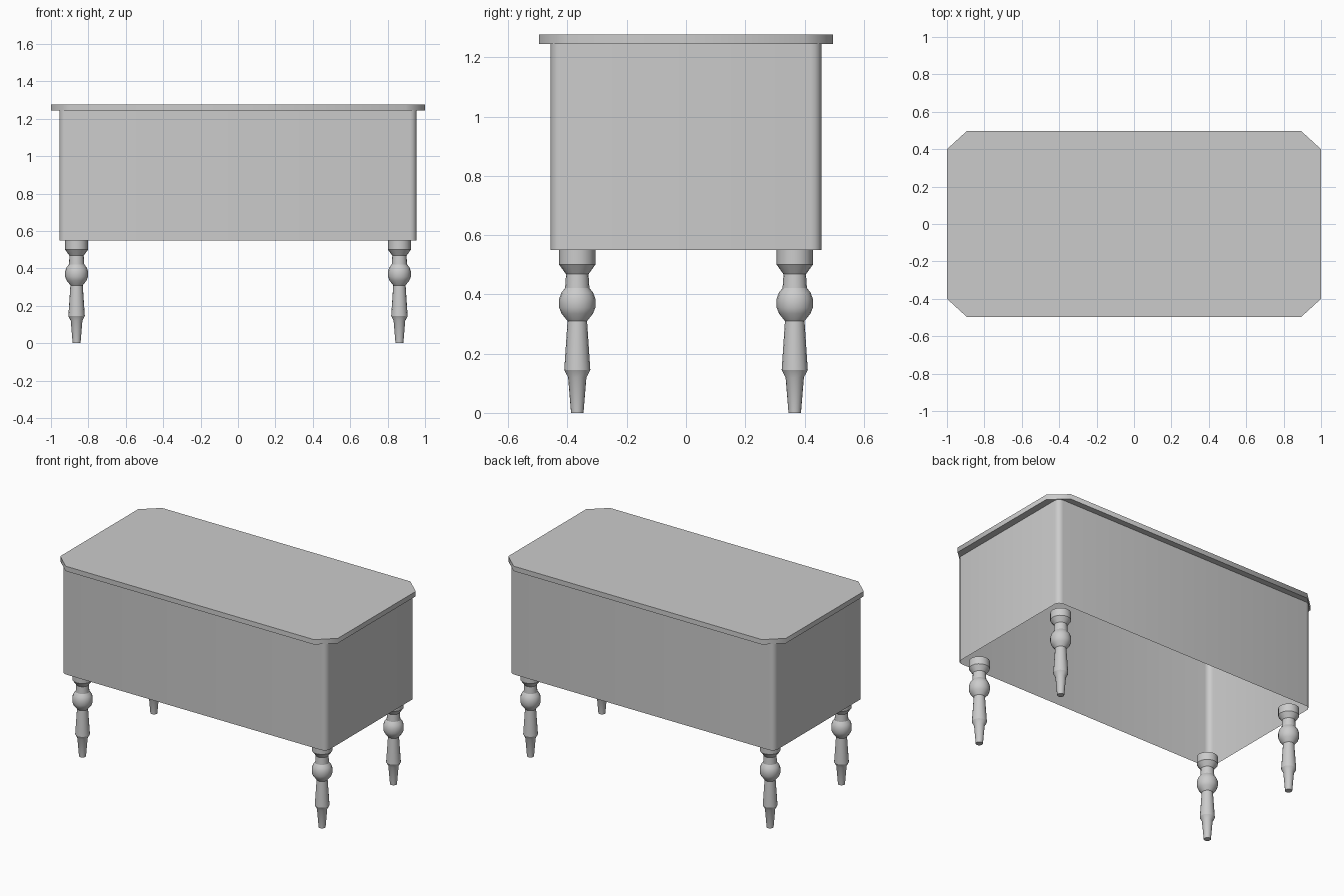
import bpy, bmesh, math

if "Cube" in bpy.data.objects:
    bpy.data.objects.remove(bpy.data.objects["Cube"])


def finish(name, bm, angle):
    bmesh.ops.recalc_face_normals(bm, faces=bm.faces)
    mesh = bpy.data.meshes.new(name)
    bm.to_mesh(mesh)
    bm.free()
    obj = bpy.data.objects.new(name, mesh)
    bpy.context.collection.objects.link(obj)
    bpy.ops.object.select_all(action='DESELECT')
    bpy.context.view_layer.objects.active = obj
    obj.select_set(True)
    bpy.ops.object.shade_smooth_by_angle(angle=math.radians(angle))
    return obj


def prism(name, outline, z0, z1, capped):
    bm = bmesh.new()
    rings = [[bm.verts.new((x, y, z)) for x, y in outline] for z in (z0, z1)]
    n = len(outline)
    for i in range(n):
        j = (i + 1) % n
        bm.faces.new((rings[0][i], rings[0][j], rings[1][j], rings[1][i]))
    if capped:
        bm.faces.new(rings[0])
        bm.faces.new(rings[1])
    return finish(name, bm, 50)


def rounded_outline(hx, hy, r, steps):
    pts = []
    for k, (sx, sy) in enumerate([(1, 1), (-1, 1), (-1, -1), (1, -1)]):
        for s in range(steps + 1):
            a = math.radians(90 * (k + s / steps))
            pts.append((sx * (hx - r) + r * math.cos(a), sy * (hy - r) + r * math.sin(a)))
    return pts


def turned_leg(name, x, y, profile, sides=16):
    bm = bmesh.new()
    rings = []
    for r, z in profile:
        rings.append([bm.verts.new((x + r * math.cos(2 * math.pi * i / sides),
                                    y + r * math.sin(2 * math.pi * i / sides), z))
                      for i in range(sides)])
    for a, b in zip(rings, rings[1:]):
        for i in range(sides):
            j = (i + 1) % sides
            bm.faces.new((a[i], a[j], b[j], b[i]))
    bm.faces.new(rings[0])
    bm.faces.new(rings[-1])
    return finish(name, bm, 30)


# Top slab with clipped corners
top = [(1, -0.4), (1, 0.4), (0.895, 0.496), (-0.895, 0.496),
       (-1, 0.4), (-1, -0.4), (-0.895, -0.496), (0.895, -0.496)]
prism("table_top", top, 1.245, 1.277, True)

# Deep apron: thin walls, open underneath
prism("apron_walls", rounded_outline(0.955, 0.457, 0.035, 4), 0.55, 1.245, False)

# Four turned legs
leg_profile = [(0.021, 0), (0.031, 0.12), (0.044, 0.145), (0.033, 0.31),
               (0.053, 0.335), (0.061, 0.355), (0.061, 0.385), (0.054, 0.405),
               (0.041, 0.422), (0.038, 0.468), (0.061, 0.5), (0.061, 0.55)]
for side, sx in (("left", -1), ("right", 1)):
    for end, sy in (("front", -1), ("back", 1)):
        turned_leg(f"{end}_{side}_leg", sx * 0.863, sy * 0.367, leg_profile)
